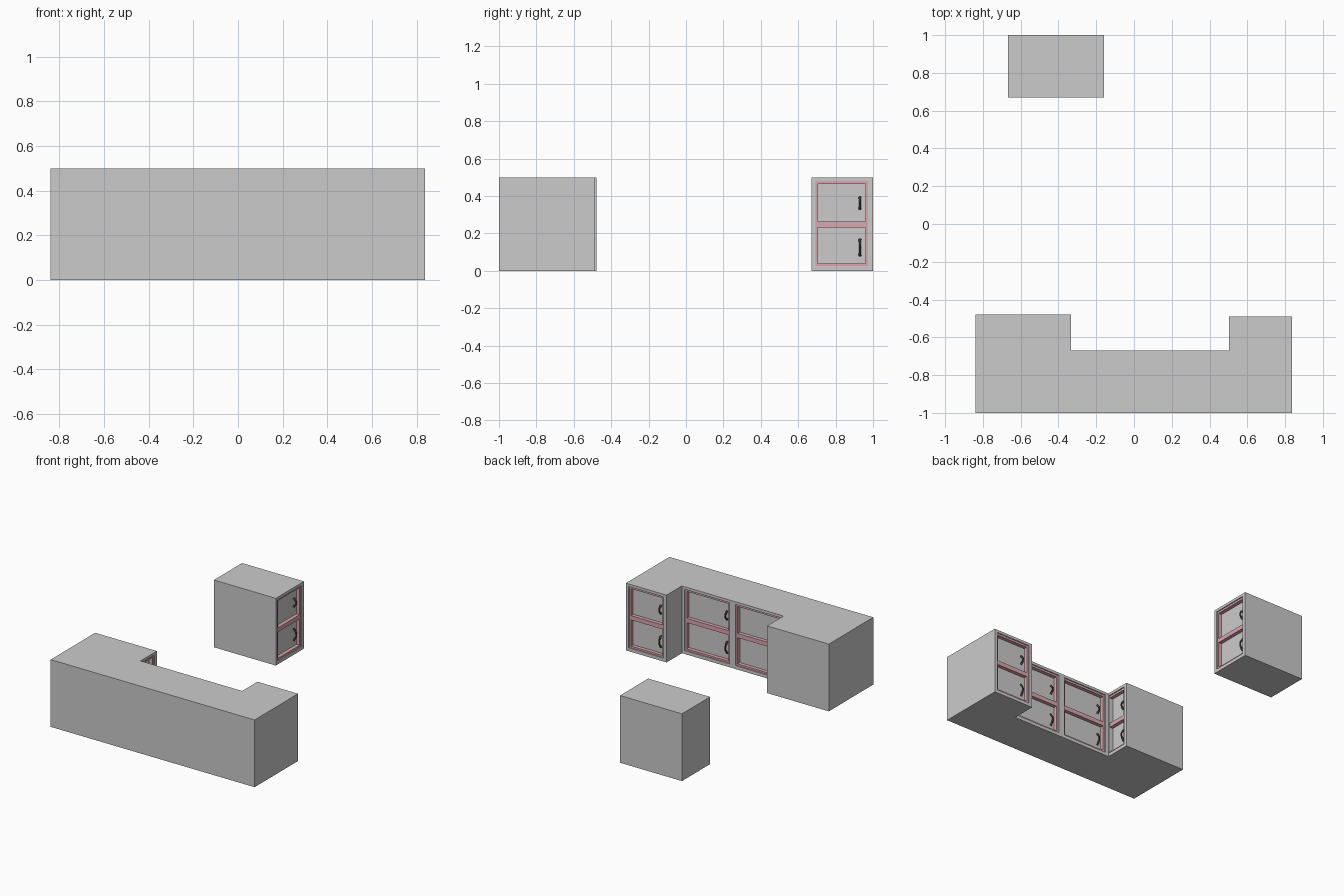
import bpy, bmesh
from math import pi
from mathutils import Matrix, Vector

if "Cube" in bpy.data.objects:
    bpy.data.objects.remove(bpy.data.objects["Cube"])

H = 0.5          # cabinet height
DEPTH = 0.035    # door panel depth behind the face
FRAME = 0.008    # face frame depth behind the face


def material(name, colour):
    m = bpy.data.materials.new(name)
    m.diffuse_color = colour
    m.use_nodes = True
    m.node_tree.nodes["Principled BSDF"].inputs["Base Color"].default_value = m.diffuse_color
    return m


pink = material("pink_frame", (0.72, 0.38, 0.42, 1))
bronze = material("dark_bronze", (0.08, 0.055, 0.045, 1))


def mesh_object(name, bm, mat=None):
    bmesh.ops.recalc_face_normals(bm, faces=bm.faces[:])
    me = bpy.data.meshes.new(name)
    bm.to_mesh(me)
    bm.free()
    ob = bpy.data.objects.new(name, me)
    bpy.context.collection.objects.link(ob)
    if mat:
        me.materials.append(mat)
    return ob


def add_box(bm, lo, hi, matrix):
    lo, hi = Vector(lo), Vector(hi)
    scale = Matrix.Diagonal((*(hi - lo), 1))
    bmesh.ops.create_cube(bm, size=1, matrix=matrix @ Matrix.Translation((lo + hi) / 2) @ scale)


def body(name, outline):
    bm = bmesh.new()
    face = bm.faces.new([bm.verts.new((x, y, 0)) for x, y in outline])
    top = bmesh.ops.extrude_face_region(bm, geom=[face])["geom"]
    bmesh.ops.translate(bm, vec=(0, 0, H), verts=[v for v in top if isinstance(v, bmesh.types.BMVert)])
    return mesh_object(name, bm)


def handle(name, u, z0, z1, matrix):
    # bowed pull with wider feet
    cu = bpy.data.curves.new(name, "CURVE")
    cu.dimensions = "3D"
    cu.bevel_depth = 0.006
    cu.bevel_resolution = 2
    cu.resolution_u = 6
    cu.use_fill_caps = True
    sp = cu.splines.new("BEZIER")
    sp.bezier_points.add(2)
    pts = [(u, DEPTH, z0), (u, 0.012, (z0 + z1) / 2), (u, DEPTH, z1)]
    for p, co, r in zip(sp.bezier_points, pts, (1.2, 0.8, 1.2)):
        p.co = co
        p.radius = r
        p.handle_left_type = p.handle_right_type = "AUTO"
    cu.materials.append(bronze)
    ob = bpy.data.objects.new(name, cu)
    ob.matrix_world = matrix
    bpy.context.collection.objects.link(ob)


def cabinet_front(name, target, origin, angle, w, clip=0.0):
    # local space: x to the right, y into the cabinet, z up
    m = Matrix.Translation((*origin, 0)) @ Matrix.Rotation(angle, 4, "Z")
    u0, u1 = max(0.022, clip), w - 0.027
    # recess cut in the body
    bm = bmesh.new()
    add_box(bm, (u0, -0.02, 0.025), (u1, DEPTH, 0.48), m)
    cutter = mesh_object(name + "_cutter", bm)
    cutter.hide_render = True
    mod = target.modifiers.new("recess", "BOOLEAN")
    mod.operation = "DIFFERENCE"
    mod.solver = "EXACT"
    mod.object = cutter
    bpy.context.view_layer.objects.active = target
    bpy.ops.object.modifier_apply(modifier=mod.name)
    bpy.data.objects.remove(cutter)
    # stiles and rails around the two doors
    left, right = max(0.035, clip), w - 0.04
    bm = bmesh.new()
    if left > u0:
        add_box(bm, (u0, FRAME, 0.025), (left, DEPTH, 0.48), m)
    add_box(bm, (right, FRAME, 0.025), (u1, DEPTH, 0.48), m)
    for z0, z1 in ((0.025, 0.038), (0.233, 0.265), (0.465, 0.48)):
        add_box(bm, (left, FRAME, z0), (right, DEPTH, z1), m)
    mesh_object(name + "_frame", bm, pink)
    handle(name + "_lower_handle", w - 0.07, 0.08, 0.17, m)
    handle(name + "_upper_handle", w - 0.07, 0.33, 0.395, m)


# U-shaped counter and free-standing cabinet
counter = body("counter", [(-0.84, -1), (0.837, -1), (0.837, -0.49), (0.503, -0.49),
                           (0.503, -0.67), (-0.333, -0.67), (-0.333, -0.478), (-0.84, -0.478)])
island = body("island_cabinet", [(-0.667, 0.67), (-0.158, 0.67), (-0.158, 1), (-0.667, 1)])

# Door fronts
cabinet_front("island_front", island, (-0.158, 0.67), pi / 2, 0.33)
cabinet_front("right_arm_front", counter, (0.837, -0.49), pi, 0.334)
for i in range(2):
    cabinet_front(f"middle_front_{i + 1}", counter, (0.503 - 0.418 * i, -0.67), pi, 0.418)
cabinet_front("left_arm_front", counter, (-0.333, -0.81), pi / 2, 0.332, clip=0.145)
